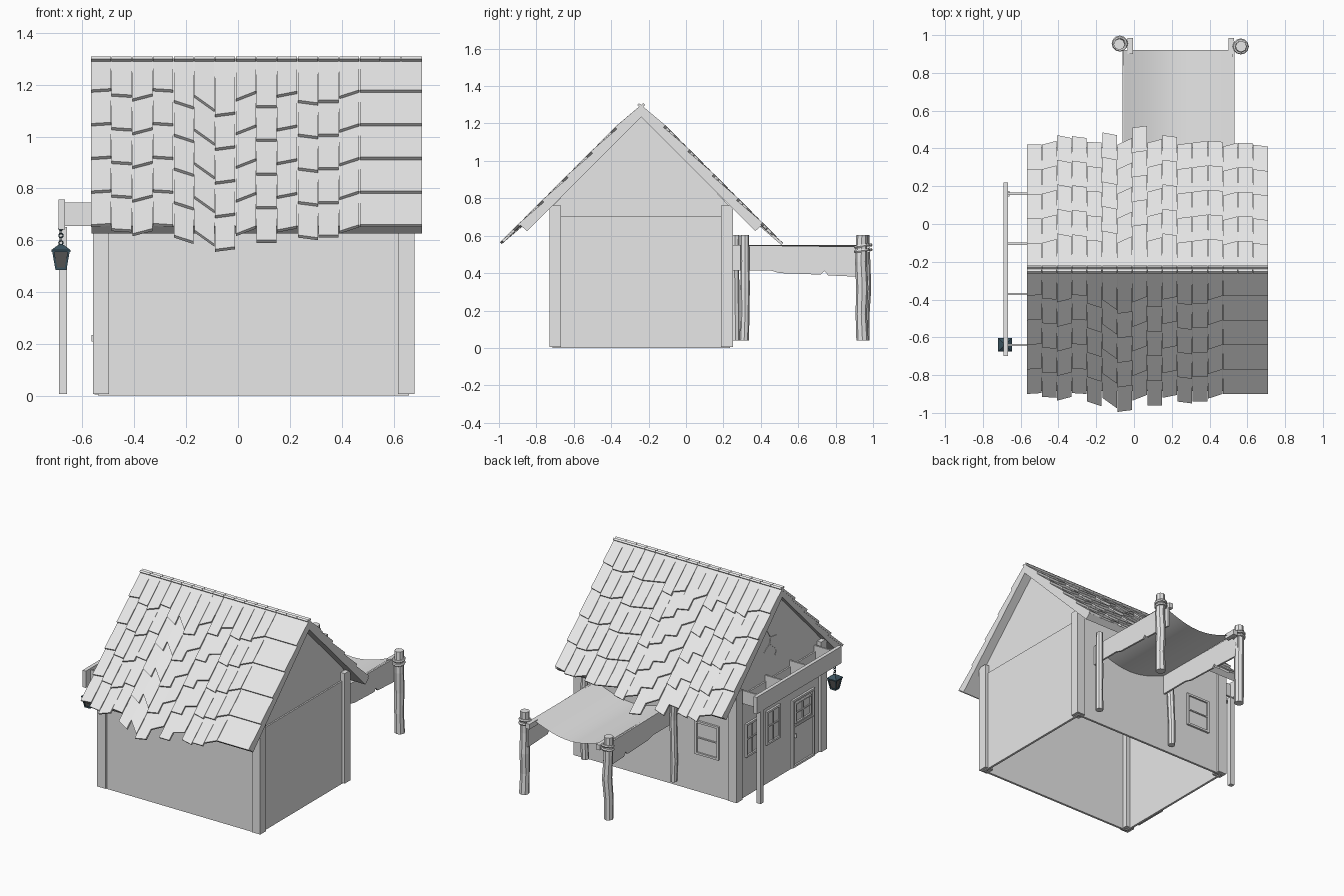
import bpy, bmesh, math, random
from mathutils import Vector

random.seed(4)
cube = bpy.data.objects.get("Cube")
if cube:
    bpy.data.objects.remove(cube, do_unlink=True)


def material(name, rgb):
    m = bpy.data.materials.new(name)
    m.use_nodes = True
    m.diffuse_color = (*rgb, 1)
    m.node_tree.nodes["Principled BSDF"].inputs["Base Color"].default_value = (*rgb, 1)
    return m


GREY = material("plain_grey", (0.8, 0.8, 0.8))
IRON = material("lantern_blue_black", (0.045, 0.09, 0.12))
PANE = material("lantern_pane", (0.1, 0.1, 0.1))


def finish(name, bm, mat=GREY):
    bmesh.ops.recalc_face_normals(bm, faces=bm.faces)
    me = bpy.data.meshes.new(name)
    bm.to_mesh(me)
    bm.free()
    me.materials.append(mat)
    ob = bpy.data.objects.new(name, me)
    bpy.context.collection.objects.link(ob)
    return ob


def loft(bm, rings):
    """Join equal rings of points into a closed solid."""
    rows = [[bm.verts.new(p) for p in ring] for ring in rings]
    n = len(rows[0])
    for a, b in zip(rows, rows[1:]):
        for i in range(n):
            bm.faces.new((a[i], a[(i + 1) % n], b[(i + 1) % n], b[i]))
    bm.faces.new(rows[0][::-1])
    bm.faces.new(rows[-1])


def box_into(bm, x, y, z):
    loft(bm, [[(x[0], y[0], h), (x[1], y[0], h), (x[1], y[1], h), (x[0], y[1], h)] for h in z])


def box(name, x, y, z, mat=GREY):
    bm = bmesh.new()
    box_into(bm, x, y, z)
    return finish(name, bm, mat)


def prism(name, profile, x0, x1):
    """Extrude a (y, z) profile along x."""
    bm = bmesh.new()
    loft(bm, [[(x, y, z) for y, z in profile] for x in (x0, x1)])
    return finish(name, bm)


def torus(name, loc, major, minor, rot=(0, 0, 0), mat=GREY):
    bpy.ops.mesh.primitive_torus_add(location=loc, rotation=rot, major_radius=major,
                                     minor_radius=minor, major_segments=12, minor_segments=6)
    ob = bpy.context.object
    ob.name = name
    ob.data.materials.append(mat)


RIDGE_Y, RIDGE_Z = -0.24, 1.32

# Walls, gables and corner posts
box("front_wall", (-0.53, 0.655), (-0.715, -0.70), (0, 0.76))
box("back_wall", (-0.53, 0.655), (0.22, 0.235), (0, 0.76))
for side, outer, inner in (("left", 0.66, 0.645), ("right", -0.54, -0.525)):
    x = sorted((outer, inner))
    box(side + "_wall", x, (-0.71, 0.23), (0, 0.705))
    gx = inner
    prism(side + "_gable", [(-0.71, 0.70), (0.23, 0.70), (0.23, 0.76),
                            (RIDGE_Y, 1.26), (-0.71, 0.76)], gx - 0.005, gx + 0.005)
for px in (-0.56, 0.617):
    for py in (-0.73, 0.187):
        box("corner_post", (px, px + 0.063), (py, py + 0.063), (0.006, 0.762))

# Roof boards under the tiles
for side in (-1, 1):
    prism("roof_board", [(RIDGE_Y, 1.3), (RIDGE_Y + side * 0.645, 0.655),
                         (RIDGE_Y + side * 0.61, 0.625), (RIDGE_Y, 1.235)], -0.565, 0.71)

# Tile columns: drop of the first row's lower edge at left and right of each column
front_drops = [(.14, .135), (.155, .16), (.175, .155), (.135, .14), (.18, .205), (.16, .215), (.235, .225),
               (.175, .145), (.20, .20), (.16, .145), (.18, .19), (.18, .18), (.165, .14), (.14, .14)]
back_drops = [(.14, .14), (.14, .16), (.19, .175), (.185, .175), (.155, .15), (.205, .19), (.14, .175), (.23, .24),
              (.15, .17), (.19, .18), (.14, .15), (.15, .16), (.16, .155), (.13, .15), (.15, .15), (.14, .13)]


def tile_roof(name, side, drops):
    bm = bmesh.new()
    down = Vector((0, side, -1))
    out = Vector((0, side, 1)).normalized()
    ridge = Vector((0, RIDGE_Y, RIDGE_Z))
    for i, (dl, dr) in enumerate(drops):
        xl = -0.567 + 0.0798 * i
        xr = 0.71 if i == len(drops) - 1 else xl + 0.077
        for row in range(5):
            ring_top, ring_low = [], []
            for x, d in ((xl, dl), (xr, dr)):
                top = 0 if row == 0 else d + 0.13 * (row - 1) - 0.015
                low = d + 0.13 * row
                for ring, s, lift in ((ring_top, top, -0.016), (ring_low, low, 0)):
                    p = ridge + down * s + out * lift + Vector((x, 0, 0))
                    pair = [p, p - out * 0.014]
                    ring.extend(pair if x == xl else pair[::-1])
            loft(bm, [ring_top, ring_low])
    return finish(name, bm)


tile_roof("front_roof_tiles", -1, front_drops)
tile_roof("back_roof_tiles", 1, back_drops)


# Windows and door: framed panels made on a wall plane, u across and z up
def framed(name, place, u, z, bars_u, bars_z, t=0.014):
    bm = bmesh.new()

    def piece(u0, u1, z0, z1, depth):
        x, y = place(u0, u1, depth)
        box_into(bm, x, y, (z0, z1))

    piece(u[0], u[1], z[0], z[1], 0.003)
    for c in (u[0], u[1] - t):
        piece(c, c + t, z[0], z[1], 0.014)
    for c in (z[0], z[1] - t):
        piece(u[0], u[1], c, c + t, 0.014)
    for c in bars_u:
        piece(c - 0.004, c + 0.004, z[0], z[1], 0.010)
    for c in bars_z:
        piece(u[0], u[1], c - 0.004, c + 0.004, 0.010)
    return finish(name, bm)


def on_back(u0, u1, d):
    return (u0, u1), (0.235, 0.235 + d)


def on_right(u0, u1, d):
    return (-0.54 - d, -0.54), (u0, u1)


framed("back_window", on_back, (-0.42, -0.24), (0.26, 0.49), [], [0.375])
framed("side_window", on_right, (-0.01, 0.13), (0.27, 0.50), [0.06], [0.39])
framed("side_window", on_right, (-0.24, -0.09), (0.27, 0.50), [-0.165], [0.39])
framed("door", on_right, (-0.61, -0.37), (0.005, 0.47), [], [0.28])
framed("door_window", on_right, (-0.575, -0.405), (0.30, 0.44), [-0.49], [0.37], 0.01)
box("door_handle", (-0.565, -0.54), (-0.40, -0.39), (0.21, 0.235))

# Side rail on cross ties with one post
box("rail_beam", (-0.692, -0.667), (-0.70, 0.22), (0.642, 0.757))
for y in (0.16, -0.105, -0.37, -0.64):
    box("rail_tie", (-0.69, -0.53), (y - 0.006, y + 0.006), (0.655, 0.745))
box("rail_post", (-0.69, -0.66), (0.145, 0.175), (0.006, 0.65))

# Lantern on a chain
LX, LY = -0.683, -0.64


def square(r, z):
    return [(LX + a * r, LY + b * r, z) for a, b in ((-1, -1), (1, -1), (1, 1), (-1, 1))]


for name, mat, levels in (("lantern_glass", PANE, ((0.017, 0.493), (0.028, 0.558))),
                          ("lantern_base", IRON, ((0.021, 0.485), (0.021, 0.495))),
                          ("lantern_cap", IRON, ((0.036, 0.555), (0.036, 0.563), (0.016, 0.578), (0.008, 0.583)))):
    bm = bmesh.new()
    loft(bm, [square(r, z) for r, z in levels])
    finish(name, bm, mat)
bm = bmesh.new()
for a in (-1, 1):
    for b in (-1, 1):
        loft(bm, [[(LX + a * r + i * 0.004, LY + b * r + j * 0.004, z)
                   for i, j in ((-1, -1), (1, -1), (1, 1), (-1, 1))] for r, z in ((0.018, 0.49), (0.03, 0.558))])
finish("lantern_frame", bm, IRON)
for k in range(5):
    torus("chain_link", (LX, LY, 0.59 + 0.014 * k), 0.008, 0.0025,
          (math.pi / 2, 0, math.pi / 2 * (k % 2)), IRON)


# Crooked round poles of the awning
def pole(name, x, y, r):
    bm = bmesh.new()
    rings = []
    for z in (0.04, 0.18, 0.32, 0.46, 0.605):
        ox, oy = (random.uniform(-0.005, 0.005) for _ in range(2))
        rr = r * random.uniform(0.9, 1.05)
        rings.append([(x + ox + rr * math.cos(a * math.pi / 4), y + oy + rr * math.sin(a * math.pi / 4), z)
                      for a in range(8)])
    loft(bm, rings)
    finish(name, bm)


for x, y, knot_x in ((-0.075, 0.955, -0.02), (0.565, 0.94, 0.515)):
    pole("outer_pole", x, y, 0.032)
    for z in (0.52, 0.545):
        torus("rope_wrap", (x, y, z), 0.034, 0.009, (0.15, 0, 0))
    box("rope_knot", (knot_x - 0.015, knot_x + 0.015), (0.90, 0.985), (0.51, 0.545))
    box("rope_tie", sorted((x, knot_x)), (y - 0.008, y + 0.008), (0.52, 0.535))
pole("inner_pole", 0.55, 0.315, 0.025)
pole("inner_pole", -0.09, 0.262, 0.025)

# Sagging awning cloth and its ragged side skirts
X0, X1, N = -0.055, 0.525, 12
bm = bmesh.new()
rows = []
for y in (0.235, 0.92):
    rows.append([bm.verts.new((X0 + (X1 - X0) * i / N, y, 0.55 - 0.075 * math.sin(math.pi * i / N)))
                 for i in range(N + 1)])
for i in range(N):
    bm.faces.new((rows[0][i], rows[0][i + 1], rows[1][i + 1], rows[1][i]))
cloth = finish("awning_cloth", bm)
for p in cloth.data.polygons:
    p.use_smooth = True
skirt = [(0.235, 0.55), (0.235, 0.415), (0.45, 0.415), (0.50, 0.40), (0.72, 0.392),
         (0.74, 0.412), (0.76, 0.388), (0.97, 0.378), (0.97, 0.54)]
for x in (X0, X1):
    prism("awning_skirt", skirt, x - 0.006, x + 0.006)

# Fine cracks in the gable plaster
for path in ([(-0.12, 1.04), (-0.16, 0.98), (-0.15, 0.94), (-0.22, 0.88), (-0.21, 0.84)],
             [(-0.15, 0.94), (-0.09, 0.90)], [(-0.16, 0.98), (-0.23, 0.97)]):
    for (ya, za), (yb, zb) in zip(path, path[1:]):
        prism("plaster_crack", [(ya, za), (yb, zb), (yb, zb + 0.005), (ya, za + 0.005)], -0.533, -0.529)
